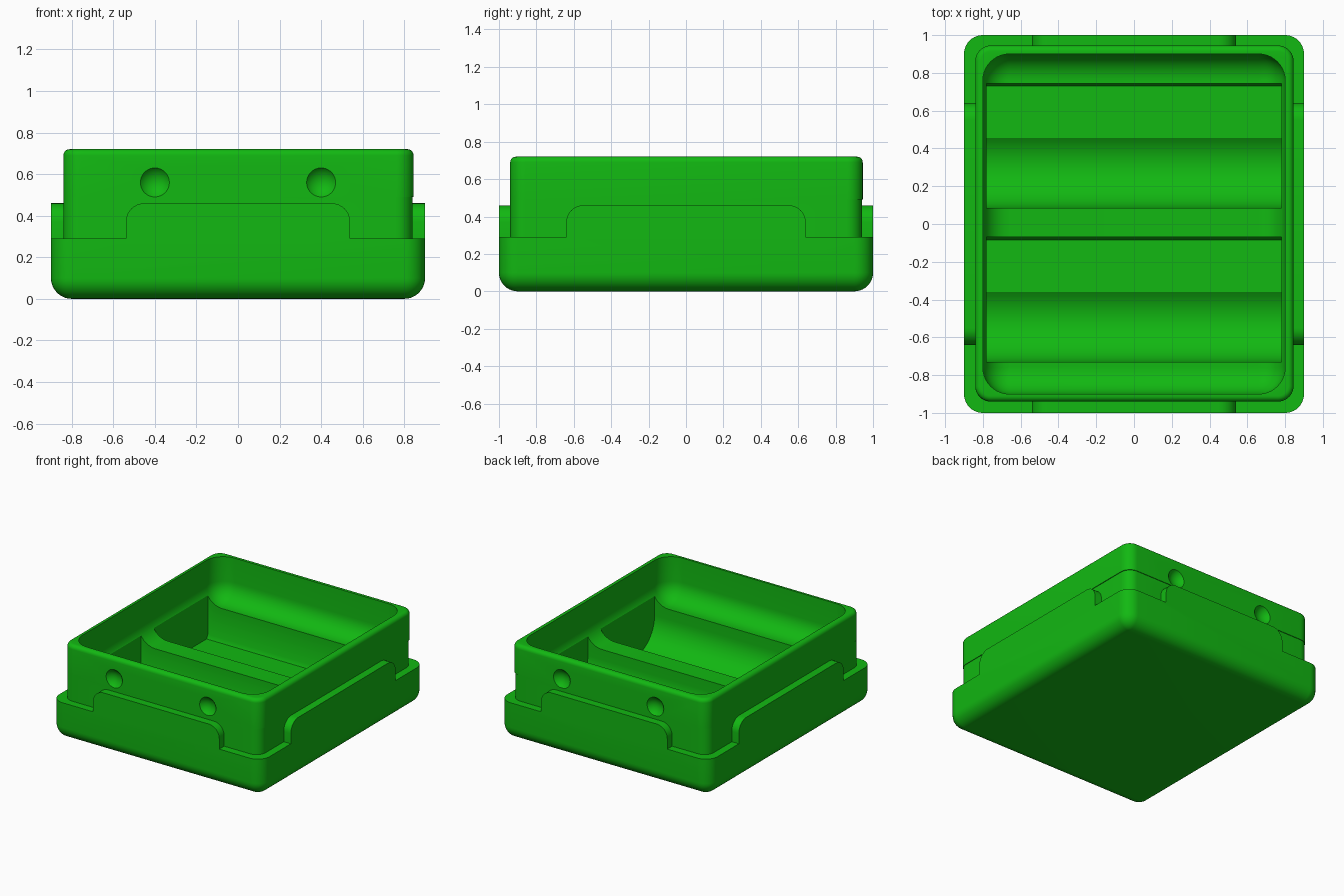
import bpy, bmesh, math

if "Cube" in bpy.data.objects:
    bpy.data.objects.remove(bpy.data.objects["Cube"], do_unlink=True)

green = bpy.data.materials.new("bright_green")
green.use_nodes = True
green.diffuse_color = (0.006, 0.48, 0.006, 1)
green.node_tree.nodes["Principled BSDF"].inputs["Base Color"].default_value = green.diffuse_color


def finish(name, bm):
    bmesh.ops.recalc_face_normals(bm, faces=bm.faces)
    mesh = bpy.data.meshes.new(name)
    bm.to_mesh(mesh)
    bm.free()
    mesh.materials.append(green)
    obj = bpy.data.objects.new(name, mesh)
    bpy.context.collection.objects.link(obj)
    return obj


def rounded_solid(name, hx, hy, radius, levels, steps=10):
    """Stack of rounded rectangles; each level is (z, inset, shift)."""
    bm = bmesh.new()
    rings = []
    for z, inset, shift in levels:
        r = max(radius - inset, 0.004)
        ring = []
        for q, (sx, sy) in enumerate([(1, 1), (-1, 1), (-1, -1), (1, -1)]):
            for i in range(steps + 1):
                a = (q + i / steps) * math.pi / 2
                ring.append(bm.verts.new((sx * (hx - inset - r) + r * math.cos(a) + shift,
                                          sy * (hy - inset - r) + r * math.sin(a) + shift, z)))
        rings.append(ring)
    n = len(rings[0])
    for low, high in zip(rings, rings[1:]):
        for i in range(n):
            j = (i + 1) % n
            bm.faces.new((low[i], low[j], high[j], high[i]))
    bm.faces.new(rings[0])
    bm.faces.new(rings[-1])
    return finish(name, bm)


def prism(name, profile, place, start, end):
    """Extrude a 2D profile between two positions along the axis set by place."""
    bm = bmesh.new()
    a, b = [[bm.verts.new(place(u, v, w)) for u, v in profile] for w in (start, end)]
    for i in range(len(a)):
        j = (i + 1) % len(a)
        bm.faces.new((a[i], a[j], b[j], b[i]))
    bm.faces.new(a)
    bm.faces.new(b)
    return finish(name, bm)


def combine(body, tool, operation):
    mod = body.modifiers.new(operation, "BOOLEAN")
    mod.operation = operation
    mod.solver = "EXACT"
    mod.object = tool
    bpy.context.view_layer.objects.active = body
    bpy.ops.object.modifier_apply(modifier=mod.name)
    bpy.data.objects.remove(tool, do_unlink=True)


def fillet(z, r, steps=10):
    """Levels of a rounded bottom edge."""
    return [(z + r * (1 - math.sin(t)), r * (1 - math.cos(t)), 0)
            for t in [math.pi / 2 * (1 - i / steps) for i in range(steps + 1)]]


def along_x(u, v, w):
    return (w, u, v)


def along_y(u, v, w):
    return (u, w, v)


# Outer base with rounded lower edge
RIM, TAB_TOP = 0.29, 0.46
tray = rounded_solid("tray", 0.9, 1.0, 0.1, fillet(0, 0.1) + [(RIM, 0, 0)])

# Inner box with a faint seam and softened top edge
top_round = [(0.69 + 0.03 * math.sin(t), 0.03 * (1 - math.cos(t)) - 0.0025, 0.0025)
             for t in [math.pi / 2 * i / 5 for i in range(6)]]
box = rounded_solid("inner_box", 0.84, 0.94, 0.08,
                    [(0.1, 0, 0), (0.49, 0, 0), (0.49, -0.0025, 0.0025)] + top_round)
combine(tray, box, "UNION")


# Raised tabs in the middle of each side
def tab_profile(half, r=0.09, steps=8):
    arc = [(half - r + r * math.cos(t), TAB_TOP - r + r * math.sin(t))
           for t in [math.pi / 2 * i / steps for i in range(steps + 1)]]
    right = [(half, RIM)] + arc
    return right + [(-u, v) for u, v in reversed(right)]


for side in (-1, 1):
    combine(tray, prism("end_tab", tab_profile(0.54), along_y, side * 0.9, side), "UNION")
    combine(tray, prism("side_tab", tab_profile(0.64), along_x, side * 0.8, side * 0.9), "UNION")

# Main cavity with rounded floor edge
cavity = rounded_solid("cavity", 0.8, 0.9, 0.14, fillet(0.39, 0.14) + [(0.9, 0, 0)])
combine(tray, cavity, "DIFFERENCE")

# Two compartments, each a flat shelf beside a curved trough
R, FLOOR = 0.23, 0.128
for front in (-0.73, 0.085):
    cy, cz = front + R, 0.31
    end = math.asin((cz - FLOOR) / R)
    arc = [(cy + R * math.cos(t), cz + R * math.sin(t))
           for t in [math.pi + (math.pi - end) * i / 20 for i in range(21)]]
    profile = [(front, 0.6)] + arc + [(front + 0.645, FLOOR), (front + 0.66, FLOOR + 0.03),
                                      (front + 0.66, 0.6)]
    combine(tray, prism("compartment", profile, along_x, -0.78, 0.78), "DIFFERENCE")

# Shallow round dimples on the front and back
for x in (-0.4, 0.4):
    for y in (-0.9925, 0.995):
        bm = bmesh.new()
        bmesh.ops.create_uvsphere(bm, u_segments=40, v_segments=24, radius=0.0875)
        bmesh.ops.translate(bm, verts=bm.verts, vec=(x, y, 0.56))
        combine(tray, finish("dimple", bm), "DIFFERENCE")

bpy.ops.object.select_all(action="DESELECT")
tray.select_set(True)
bpy.context.view_layer.objects.active = tray
bpy.ops.object.shade_smooth_by_angle(angle=math.radians(30))
